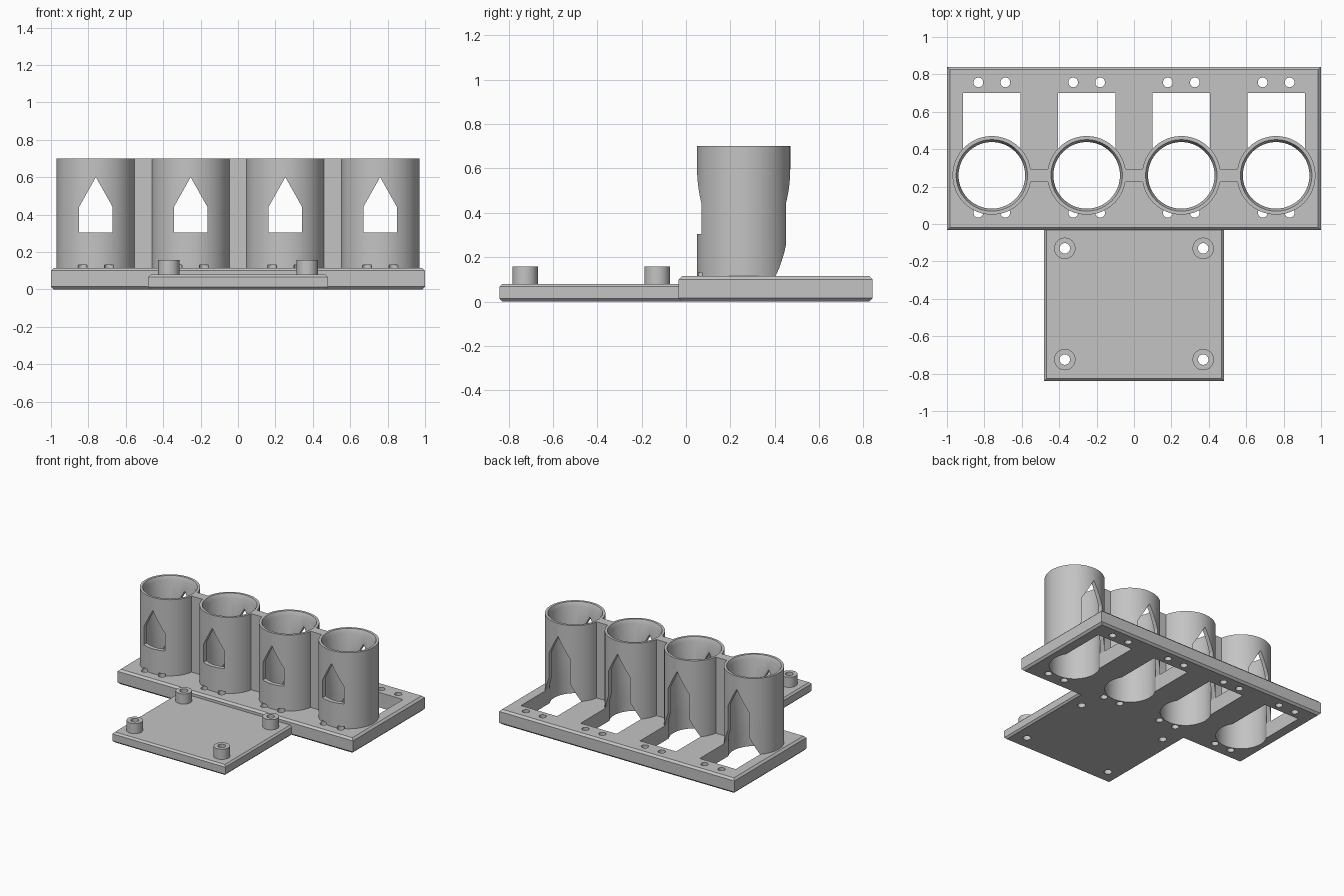
import bpy, bmesh, math

old = bpy.data.objects.get("Cube")
if old:
    bpy.data.objects.remove(old, do_unlink=True)

grey = bpy.data.materials.new("plain grey")
grey.use_nodes = True
grey.diffuse_color = (0.55, 0.55, 0.55, 1)
grey.node_tree.nodes["Principled BSDF"].inputs["Base Color"].default_value = (0.55, 0.55, 0.55, 1)

TUBES = [-0.76, -0.253, 0.253, 0.76]
TUBE_Y, TOP, DECK, TAB = 0.26, 0.70, 0.115, 0.08
OUTER, BORE = 0.21, 0.178


def finish(name, bm):
    bmesh.ops.recalc_face_normals(bm, faces=bm.faces)
    mesh = bpy.data.meshes.new(name)
    bm.to_mesh(mesh)
    bm.free()
    ob = bpy.data.objects.new(name, mesh)
    bpy.context.collection.objects.link(ob)
    mesh.materials.append(grey)
    return ob


def box(name, x0, x1, y0, y1, z0, z1, chamfer=0):
    bm = bmesh.new()
    bmesh.ops.create_cube(bm, size=1)
    for v in bm.verts:
        v.co.x = x1 if v.co.x > 0 else x0
        v.co.y = y1 if v.co.y > 0 else y0
        v.co.z = z1 if v.co.z > 0 else z0
    if chamfer:
        # only the rims of the top and bottom are chamfered
        rims = [e for e in bm.edges if e.verts[0].co.z == e.verts[1].co.z]
        bmesh.ops.bevel(bm, geom=rims, offset=chamfer, segments=1, affect='EDGES')
    return finish(name, bm)


def prism(name, x, outline, y0, y1):
    """Outline of (x, z) points pushed from y0 to y1."""
    bm = bmesh.new()
    face = bm.faces.new([bm.verts.new((x + px, y0, pz)) for px, pz in outline])
    out = bmesh.ops.extrude_face_region(bm, geom=[face])["geom"]
    moved = [g for g in out if isinstance(g, bmesh.types.BMVert)]
    bmesh.ops.translate(bm, vec=(0, y1 - y0, 0), verts=moved)
    return finish(name, bm)


def lathe(name, x, y, profile, steps=72):
    """Closed (radius, z) profile turned round a vertical axis."""
    bm = bmesh.new()
    rings = []
    for i in range(steps):
        a = 2 * math.pi * i / steps
        rings.append([bm.verts.new((x + r * math.cos(a), y + r * math.sin(a), z))
                      for r, z in profile])
    n = len(profile)
    for i in range(steps):
        a, b = rings[i], rings[(i + 1) % steps]
        for j in range(n):
            k = (j + 1) % n
            bm.faces.new((a[j], b[j], b[k], a[k]))
    return finish(name, bm)


def rod(name, x, y, r, z0, z1, steps=32):
    bm = bmesh.new()
    bmesh.ops.create_cone(bm, cap_ends=True, segments=steps, radius1=r, radius2=r, depth=z1 - z0)
    bmesh.ops.translate(bm, vec=(x, y, (z0 + z1) / 2), verts=bm.verts)
    return finish(name, bm)


def carve(ob, tools, operation='DIFFERENCE'):
    bpy.context.view_layer.objects.active = ob
    for tool in tools:
        tool.hide_render = True
        mod = ob.modifiers.new("carve", 'BOOLEAN')
        mod.operation, mod.solver, mod.object = operation, 'EXACT', tool
        bpy.ops.object.modifier_apply(modifier=mod.name)
        bpy.data.objects.remove(tool, do_unlink=True)


def smooth(ob):
    bpy.ops.object.select_all(action='DESELECT')
    ob.select_set(True)
    bpy.context.view_layer.objects.active = ob
    bpy.ops.object.shade_smooth_by_angle(angle=math.radians(25))


# Base: wide deck joined to a thinner front tab
base = box("base_plate", -1, 1, -0.033, 0.84, 0, DECK, 0.015)
carve(base, [box("tab", -0.48, 0.48, -0.84, 0.02, 0, TAB, 0.013)], 'UNION')

# Standoffs with screw holes through the tab
for x in (-0.37, 0.37):
    for y in (-0.725, -0.13):
        carve(base, [rod("hole", x, y, 0.028, -0.1, 0.3)])
        side = "left" if x > 0 else "right"
        end = "front" if y < -0.5 else "back"
        smooth(lathe(f"standoff_{end}_{side}", x, y,
                     [(0.028, TAB - 0.01), (0.057, TAB - 0.01), (0.057, 0.158), (0.028, 0.158)], 40))

# Pointed window outlines, half width 0.09
front_window = [(-0.09, 0.305), (0.09, 0.305), (0.09, 0.44), (0, 0.6), (-0.09, 0.44)]
back_half = [(0.153, 0), (0.153, DECK), (0.09, 0.25), (0.09, 0.44)]
back_window = back_half + [(0, 0.6)] + [(-x, z) for x, z in reversed(back_half)]

for number, x in enumerate(TUBES, 1):
    # Deck openings: bore, ramp slot and tie holes
    carve(base, [rod("bore", x, TUBE_Y, BORE, -0.1, 0.3, 72),
                 box("slot", x - 0.153, x + 0.153, 0.31, 0.70, -0.1, 0.3)])
    ties = [(x + dx, y) for dx in (-0.072, 0.072) for y in (0.06, 0.757)]
    carve(base, [rod("tie", tx, ty, 0.026, -0.1, 0.3, 24) for tx, ty in ties])

    # Upright tube with flared rim
    tube = lathe(f"tube_{number}", x, TUBE_Y,
                 [(BORE, DECK - 0.01), (OUTER, DECK - 0.01), (OUTER, TOP),
                  (0.191, TOP), (BORE, TOP - 0.03)])
    carve(tube, [prism("window", x, front_window, -0.1, 0.2),
                 prism("window", x, back_window, 0.31, 0.7)])
    carve(tube, [rod("tie", tx, ty, 0.026, -0.1, 0.13, 24) for tx, ty in ties if ty < 0.5])
    smooth(tube)

# Webs joining neighbouring tubes
for number, (a, b) in enumerate(zip(TUBES, TUBES[1:]), 1):
    box(f"web_{number}", a + 0.2, b - 0.2, TUBE_Y - 0.035, TUBE_Y + 0.035, DECK - 0.01, TOP)

smooth(base)
